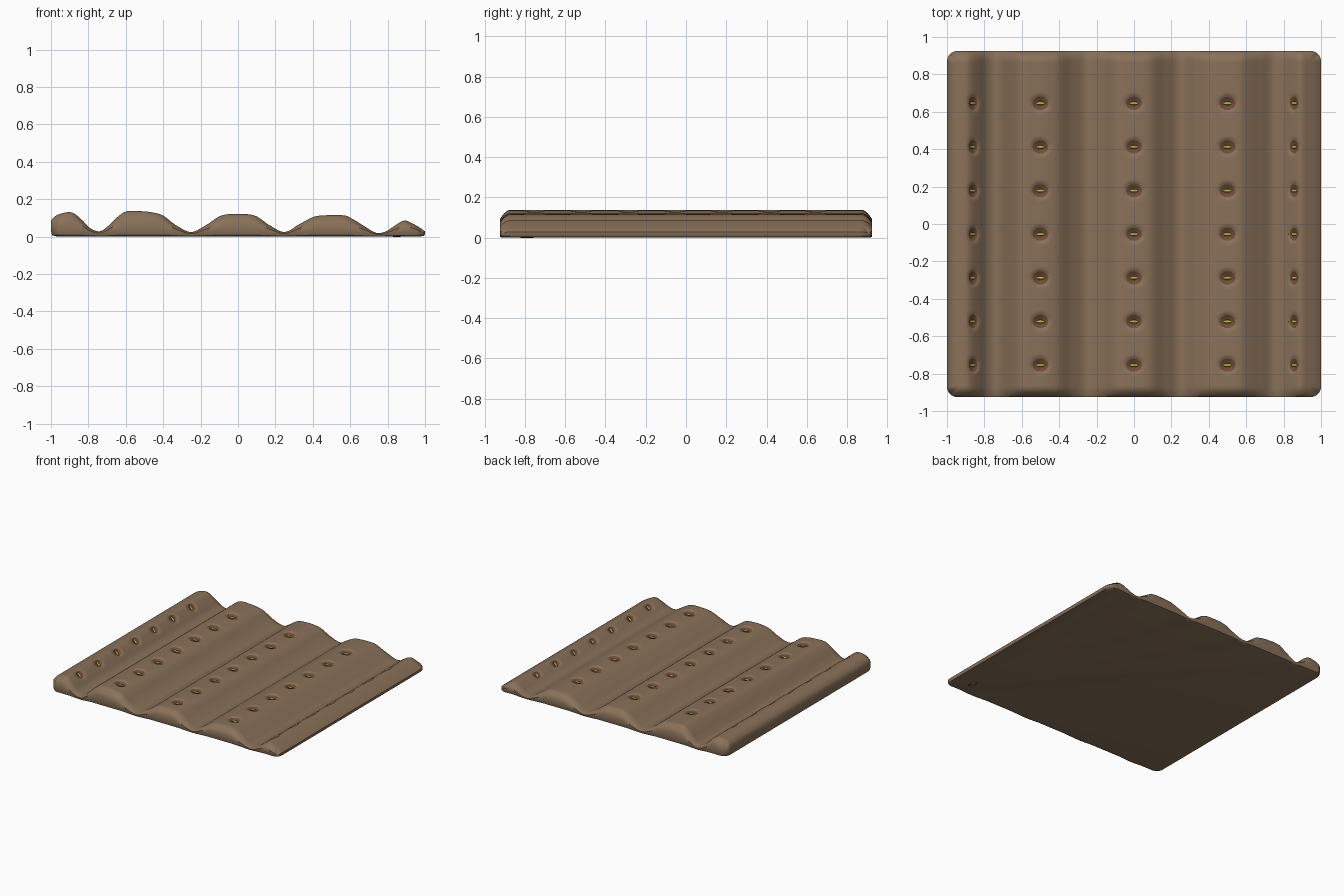
import bpy, bmesh, math
from mathutils import Matrix

if "Cube" in bpy.data.objects:
    bpy.data.objects.remove(bpy.data.objects["Cube"])

def mat(name, c):
    m = bpy.data.materials.new(name)
    m.diffuse_color = (*c, 1)
    m.use_nodes = True
    m.node_tree.nodes["Principled BSDF"].inputs["Base Color"].default_value = m.diffuse_color
    return m

SOIL = mat("soil", (0.25, 0.165, 0.10))
RED = mat("damp_soil", (0.17, 0.07, 0.04))
OLIVE = mat("dark_soil", (0.10, 0.06, 0.02))
SEED = mat("seed", (0.50, 0.48, 0.08))

HX, HY, R = 1.0, 0.925, 0.055

# furrow cross-section (x, z)
PROFILE = [(-1, .085), (-.98, .108), (-.95, .122), (-.9, .131), (-.87, .12), (-.83, .085), (-.79, .045),
           (-.74, .028), (-.7, .052), (-.65, .1), (-.6, .134), (-.52, .136), (-.45, .128), (-.4, .112),
           (-.33, .06), (-.25, .025), (-.17, .062), (-.1, .108), (-.05, .12), (.05, .12), (.1, .108),
           (.17, .06), (.25, .025), (.33, .068), (.4, .104), (.45, .113), (.57, .113), (.62, .09),
           (.68, .053), (.74, .02), (.79, .028), (.84, .06), (.89, .086), (.94, .066), (.98, .043), (1, .028)]

# seed rows: x, hole x-radius, tilt
ROWS = [(-.86, .024, .85), (-.5, .043, 0), (0, .043, 0), (.5, .043, 0), (.855, .022, -.8)]
SEED_Y = [-.755 + i * .2333 for i in range(7)]
RY = .036

def profile_z(x):
    p = PROFILE
    i = 0
    while i < len(p) - 2 and x > p[i + 1][0]:
        i += 1
    a, b = p[i], p[i + 1]
    q, r = p[max(i - 1, 0)], p[min(i + 2, len(p) - 1)]
    w = b[0] - a[0]
    ma = (b[1] - q[1]) / (b[0] - q[0]) * w
    mb = (r[1] - a[1]) / (r[0] - a[0]) * w
    t = (x - a[0]) / w
    return ((2*t**3 - 3*t*t + 1) * a[1] + (t**3 - 2*t*t + t) * ma
            + (3*t*t - 2*t**3) * b[1] + (t**3 - t*t) * mb)

def height(x, y):
    z = profile_z(x)
    d = HY - abs(y)
    if d < R:
        z *= 1 - .35 * (1 - d / R) ** 2
    for rx, rr, _ in ROWS:
        if abs(x - rx) < .07:
            yy = min(SEED_Y, key=lambda s: abs(s - y))
            k = ((x - rx) / (rr * 1.35)) ** 2 + ((y - yy) / (RY * 1.45)) ** 2
            if k < 1:
                z -= .022 * (1 - k) ** 1.5
    return z

def make(name, bm, mats):
    me = bpy.data.meshes.new(name)
    bm.to_mesh(me)
    bm.free()
    for m in mats:
        me.materials.append(m)
    for f in me.polygons:
        f.use_smooth = True
    ob = bpy.data.objects.new(name, me)
    bpy.context.collection.objects.link(ob)
    return ob

def round_corner(x, y):
    u, v = abs(x) - (HX - R), abs(y) - (HY - R)
    if u > 0 and v > 0:
        s = max(u, v) / math.hypot(u, v)
        x = math.copysign(HX - R + u * s, x)
        y = math.copysign(HY - R + v * s, y)
    return x, y

# soil bed: height field, then skirt and underside
bm = bmesh.new()
bmesh.ops.create_grid(bm, x_segments=184, y_segments=170, size=1)
for v in bm.verts:
    x, y = v.co.x, v.co.y * HY
    z = height(x, y)
    x, y = round_corner(x, y)
    v.co = (x, y, z)
edge = [e for e in bm.edges if e.is_boundary]
for inset, top in ((0, .5), (.006, .25), (.03, .0)):
    ret = bmesh.ops.extrude_edge_only(bm, edges=edge)["geom"]
    edge = [g for g in ret if isinstance(g, bmesh.types.BMEdge)]
    for v in [g for g in ret if isinstance(g, bmesh.types.BMVert)]:
        v.co.x *= 1 - inset
        v.co.y *= 1 - inset
        v.co.z = top * min(v.co.z, .06)
bmesh.ops.contextual_create(bm, geom=edge)
bmesh.ops.recalc_face_normals(bm, faces=bm.faces)
make("soil_bed", bm, [SOIL])
bpy.context.view_layer.objects.active = bpy.data.objects["soil_bed"]
bpy.data.objects["soil_bed"].select_set(True)
bpy.ops.object.shade_smooth_by_angle(angle=math.radians(50))

# damp soil lining each hole
bm = bmesh.new()
N = 10
for rx, rr, _ in ROWS:
    for sy in SEED_Y:
        rings = []
        for k in (1, .75, .5, .25):
            ring = []
            for i in range(N):
                a = 2 * math.pi * i / N
                x, y = rx + rr * k * math.cos(a), sy + RY * k * math.sin(a)
                ring.append(bm.verts.new((x, y, height(x, y) + .0025)))
            rings.append(ring)
        for j in range(3):
            for i in range(N):
                n = (i + 1) % N
                f = bm.faces.new((rings[j][i], rings[j][n], rings[j+1][n], rings[j+1][i]))
                f.material_index = 0 if j < 2 else 1
        bm.faces.new(rings[3]).material_index = 1
make("seed_holes", bm, [RED, OLIVE])

# seeds
bm = bmesh.new()
for rx, rr, tilt in ROWS:
    for sy in SEED_Y:
        m = (Matrix.Translation((rx, sy, height(rx, sy) + .006)) @ Matrix.Rotation(tilt, 4, 'Y')
             @ Matrix.Diagonal((.027, .008, .007, 1)))
        bmesh.ops.create_uvsphere(bm, u_segments=10, v_segments=6, radius=1, matrix=m)
make("seeds", bm, [SEED])

# damp patch showing through the underside
bm = bmesh.new()
bmesh.ops.create_cube(bm, size=1, matrix=Matrix.Translation((.85, -.79, .001)) @ Matrix.Diagonal((.04, .065, .004, 1)))
make("underside_patch", bm, [RED])
